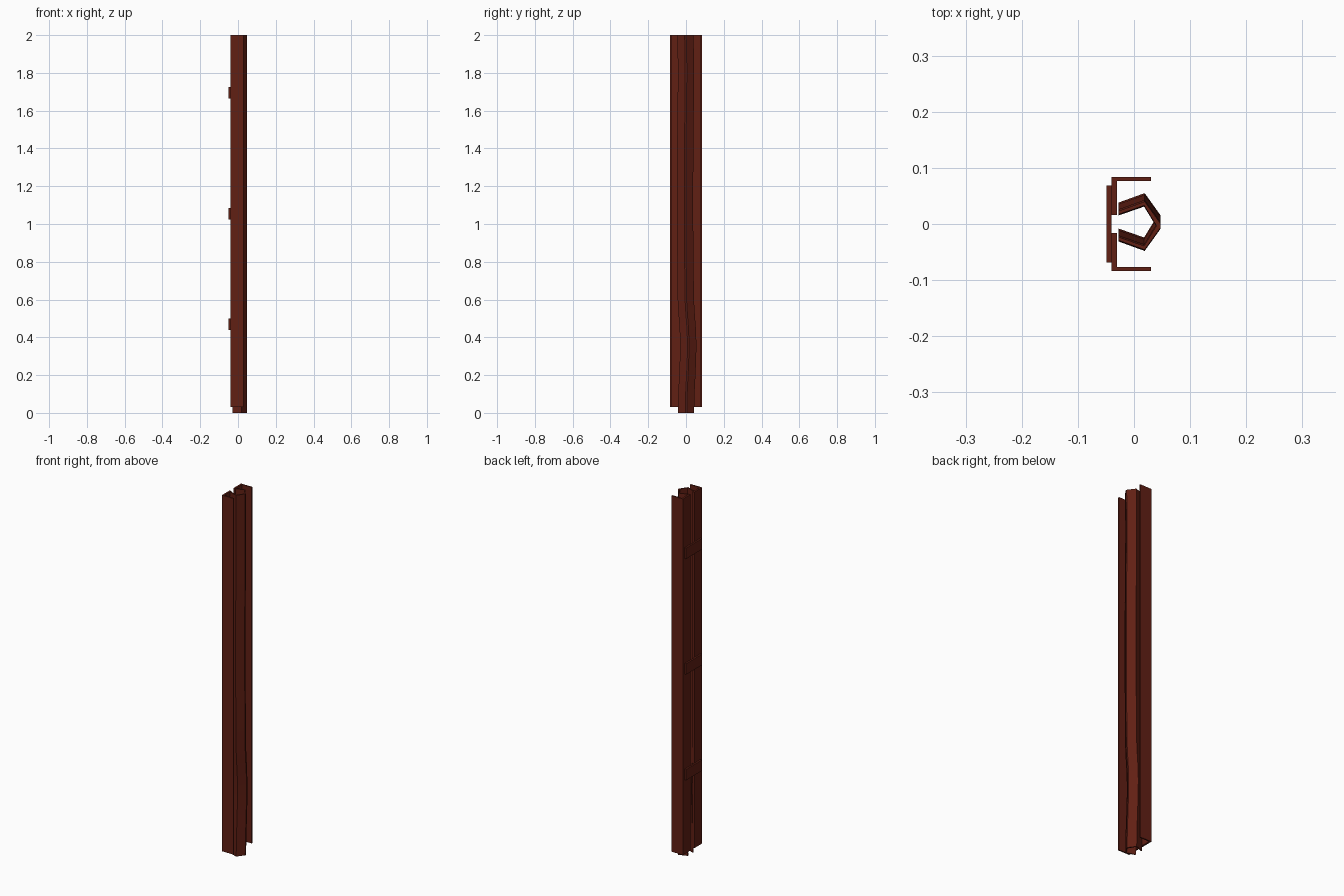
import bpy, bmesh, math

if "Cube" in bpy.data.objects:
    bpy.data.objects.remove(bpy.data.objects["Cube"])

mat = bpy.data.materials.new("oxide_red")
mat.diffuse_color = (0.12, 0.014, 0.007, 1)
mat.use_nodes = True
mat.node_tree.nodes["Principled BSDF"].inputs["Base Color"].default_value = mat.diffuse_color


def sweep(name, profile, path):
    """Sweep a closed xy profile through (z, y offset) stations, capped at both ends."""
    bm = bmesh.new()
    rings = [[bm.verts.new((x, y + dy, z)) for x, y in profile] for z, dy in path]
    n = len(profile)
    for a, b in zip(rings, rings[1:]):
        for i in range(n):
            j = (i + 1) % n
            bm.faces.new((a[i], a[j], b[j], b[i]))
    bm.faces.new(rings[0])
    bm.faces.new(rings[-1])
    bmesh.ops.recalc_face_normals(bm, faces=bm.faces)
    me = bpy.data.meshes.new(name)
    bm.to_mesh(me)
    bm.free()
    ob = bpy.data.objects.new(name, me)
    bpy.context.collection.objects.link(ob)
    me.materials.append(mat)
    return ob


# Two L-shaped rails, mirrored across y
angle = [(-0.04, 0.016), (-0.03, 0.016), (-0.03, 0.077),
         (0.03, 0.077), (0.03, 0.084), (-0.04, 0.084)]
for name, s in (("rail_left", 1), ("rail_right", -1)):
    sweep(name, [(x, s * y) for x, y in angle], [(0.03, 0), (2.0, 0)])

# Tie straps across the back of the rails
strap = [(-0.049, -0.069), (-0.04, -0.069), (-0.04, 0.069), (-0.049, 0.069)]
for i, z in enumerate((0.47, 1.055, 1.695)):
    sweep(f"strap_{i + 1}", strap, [(z - 0.03, 0), (z + 0.03, 0)])

# Bent open pentagonal channel running between the rails
outer = [(-0.028, 0.026), (0.019, 0.043), (0.047, 0.004)]
inner = [(0.040, 0.0), (0.018, 0.036), (-0.028, 0.020)]
half = outer + inner[:1]
profile = (outer + [(x, -y) for x, y in reversed(outer)]
           + [(x, -y) for x, y in reversed(inner)] + inner[1:])
path = [(0, 0), (0.1, 0.002), (0.2, 0.007), (0.3, 0.011), (0.37, 0.012),
        (0.45, 0.009), (0.53, 0.003), (0.6, -0.001), (0.8, -0.003), (1.0, -0.005),
        (1.2, -0.005), (1.4, -0.004), (1.6, -0.002), (1.75, 0.0), (1.85, 0.0),
        (1.93, -0.002), (2.0, -0.003)]
channel = sweep("bent_channel", profile, path)
bpy.context.view_layer.objects.active = channel
channel.select_set(True)
bpy.ops.object.shade_smooth_by_angle(angle=math.radians(30))
